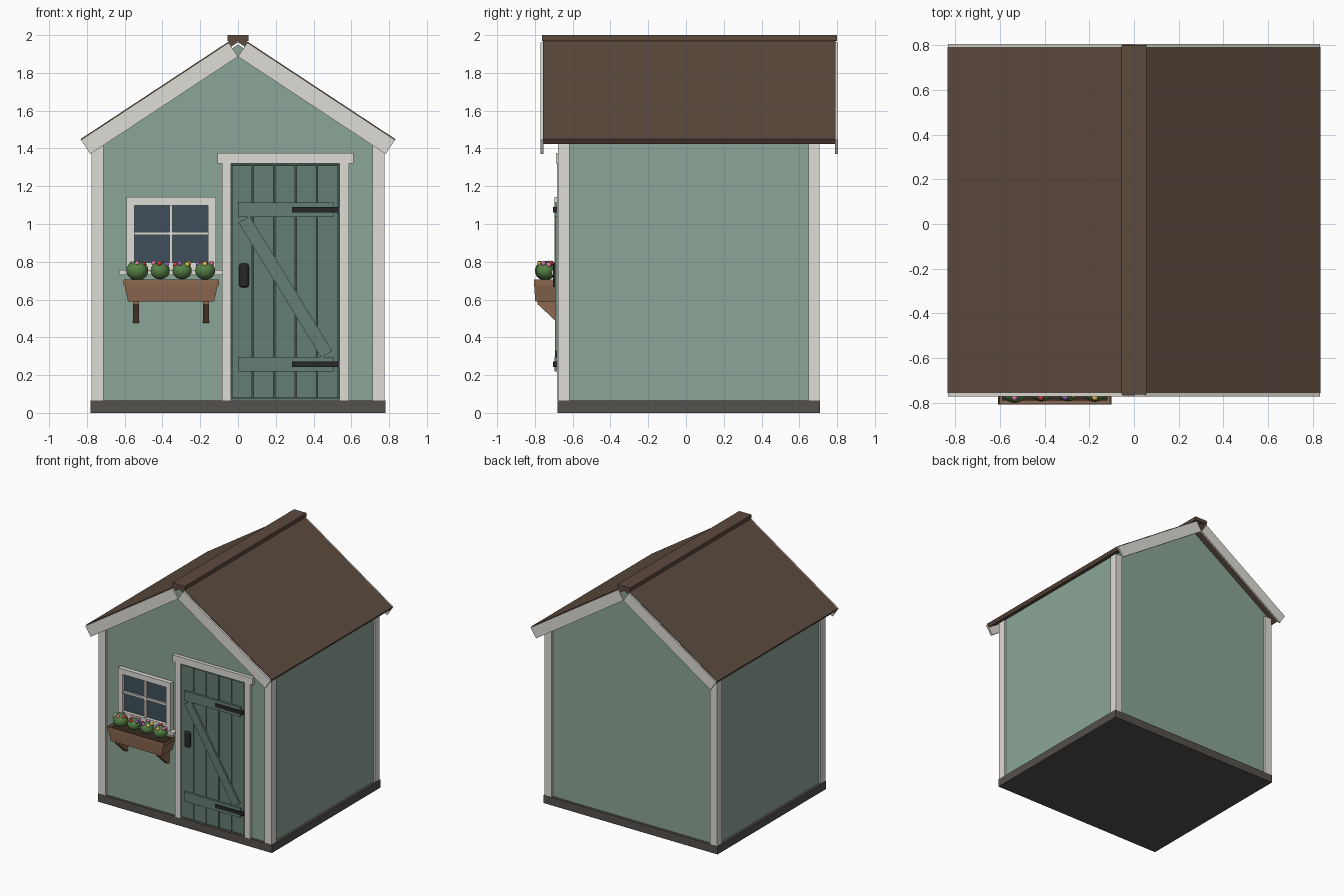
import bpy, bmesh, math, random
from mathutils import Vector

if "Cube" in bpy.data.objects:
    bpy.data.objects.remove(bpy.data.objects["Cube"])

random.seed(4)


def mat(name, r, g, b):
    m = bpy.data.materials.new(name)
    m.diffuse_color = (r, g, b, 1)
    m.use_nodes = True
    m.node_tree.nodes["Principled BSDF"].inputs["Base Color"].default_value = m.diffuse_color
    return m


WALL = mat("sage_paint", 0.26, 0.38, 0.31)
DOOR = mat("dark_sage_paint", 0.13, 0.21, 0.17)
GAP = mat("door_gap", 0.05, 0.08, 0.07)
TRIM = mat("white_trim", 0.74, 0.72, 0.67)
ROOF = mat("brown_roof", 0.107, 0.069, 0.048)
BASE = mat("dark_base", 0.09, 0.08, 0.072)
WOOD = mat("planter_wood", 0.26, 0.14, 0.08)
IRON = mat("black_iron", 0.02, 0.02, 0.022)
GLASS = mat("window_glass", 0.05, 0.08, 0.105)
SOIL = mat("soil", 0.04, 0.025, 0.015)
LEAF = mat("leaf", 0.09, 0.22, 0.06)
PETALS = [mat("red_petal", 0.6, 0.05, 0.05), mat("purple_petal", 0.35, 0.12, 0.5),
          mat("yellow_petal", 0.8, 0.55, 0.12), mat("pink_petal", 0.75, 0.2, 0.4)]


def finish(name, bm, m):
    bmesh.ops.recalc_face_normals(bm, faces=bm.faces)
    me = bpy.data.meshes.new(name)
    bm.to_mesh(me)
    bm.free()
    me.materials.append(m)
    ob = bpy.data.objects.new(name, me)
    bpy.context.collection.objects.link(ob)
    return ob


def prism(name, pts, lo, hi, m, axis="y"):
    """Extrude a profile: (x, z) points along y, or (y, z) points along x."""
    bm = bmesh.new()
    at = (lambda a, b, t: (a, t, b)) if axis == "y" else (lambda a, b, t: (t, a, b))
    f = bm.faces.new([bm.verts.new(at(a, b, lo)) for a, b in pts])
    ext = bmesh.ops.extrude_face_region(bm, geom=[f])["geom"]
    move = Vector(at(0, 0, hi - lo))
    bmesh.ops.translate(bm, vec=move, verts=[v for v in ext if isinstance(v, bmesh.types.BMVert)])
    return finish(name, bm, m)


def box(name, x0, x1, y0, y1, z0, z1, m):
    return prism(name, [(x0, z0), (x1, z0), (x1, z1), (x0, z1)], y0, y1, m)


def balls(name, items, m, seg, rings):
    bm = bmesh.new()
    for c, r in items:
        vs = bmesh.ops.create_uvsphere(bm, u_segments=seg, v_segments=rings, radius=1)["verts"]
        bmesh.ops.scale(bm, vec=r, verts=vs)
        bmesh.ops.translate(bm, vec=c, verts=vs)
    for f in bm.faces:
        f.smooth = True
    return finish(name, bm, m)


# Base, body and gable
box("base", -0.78, 0.78, -0.68, 0.71, 0, 0.065, BASE)
box("walls", -0.76, 0.76, -0.66, 0.69, 0.065, 1.455, WALL)
prism("gable", [(-0.76, 1.455), (0.76, 1.455), (0, 1.95)], -0.66, 0.69, WALL)

# Corner posts
for sx, side in ((-1, "left"), (1, "right")):
    for y0, end in ((-0.678, "front"), (0.648, "back")):
        xa, xb = sorted((sx * 0.712, sx * 0.776))
        box(f"{end}_{side}_corner_post", xa, xb, y0, y0 + 0.06, 0.065, 1.445, TRIM)

# Roof slabs and barge boards, cut square to the slope
ang = math.atan(0.659)
c, s = math.cos(ang), math.sin(ang)


def slope_strip(side, top, bottom):
    length = (0.834 - s * bottom) / c
    pts = [(0, top), (length, top), (length, bottom), (0, bottom)]
    return [(side * (0.834 - u * c - v * s), 1.449 + u * s - v * c) for u, v in pts]


for sx, side in ((-1, "left"), (1, "right")):
    prism(f"{side}_roof", slope_strip(sx, 0, 0.03), -0.756, 0.791, ROOF)
    board = slope_strip(sx, 0.005, 0.094)
    prism(f"front_{side}_barge_board", board, -0.77, -0.755, TRIM)
    prism(f"back_{side}_barge_board", board, 0.79, 0.804, TRIM)
box("ridge_cap", -0.056, 0.056, -0.762, 0.799, 1.97, 2.0, ROOF)

# Door frame
box("left_door_jamb", -0.085, -0.036, -0.684, -0.655, 0.065, 1.32, TRIM)
box("right_door_jamb", 0.538, 0.587, -0.684, -0.655, 0.065, 1.32, TRIM)
box("door_head", -0.108, 0.612, -0.688, -0.655, 1.32, 1.375, TRIM)

# Planked door with ledges and a diagonal brace
box("door_backing", -0.036, 0.538, -0.666, -0.655, 0.07, 1.32, GAP)
for i in range(5):
    x = -0.033 + i * 0.1138
    box(f"door_plank_{i + 1}", x, x + 0.108, -0.679, -0.66, 0.078, 1.31, DOOR)
for name, z in (("lower", 0.257), ("upper", 1.075)):
    box(f"{name}_door_ledge", 0.0, 0.505, -0.695, -0.675, z - 0.039, z + 0.039, DOOR)
    box(f"{name}_hinge_strap", 0.285, 0.538, -0.703, -0.677, z - 0.014, z + 0.014, IRON)
a, b = Vector((0.032, 1.025)), Vector((0.47, 0.31))
d = (b - a).normalized()
w = Vector((-d.y, d.x)) * 0.034
prism("door_brace", [tuple(p) for p in (a + w, b + w, b - w, a - w)], -0.693, -0.675, DOOR)

# Rounded door handle
handle = box("door_handle", 0.006, 0.057, -0.705, -0.675, 0.665, 0.79, IRON)
bev = handle.modifiers.new("round", "BEVEL")
bev.width, bev.segments = 0.012, 3

# Window
box("window_glass", -0.56, -0.15, -0.668, -0.655, 0.78, 1.11, GLASS)
box("window_left_frame", -0.59, -0.549, -0.695, -0.655, 0.755, 1.143, TRIM)
box("window_right_frame", -0.158, -0.117, -0.695, -0.655, 0.755, 1.143, TRIM)
box("window_top_frame", -0.549, -0.158, -0.695, -0.655, 1.099, 1.143, TRIM)
box("window_bottom_frame", -0.549, -0.158, -0.695, -0.655, 0.755, 0.796, TRIM)
box("window_upright_bar", -0.362, -0.346, -0.685, -0.66, 0.796, 1.099, TRIM)
box("window_cross_bar", -0.549, -0.158, -0.685, -0.66, 0.942, 0.958, TRIM)
box("window_sill", -0.63, -0.08, -0.712, -0.655, 0.73, 0.756, TRIM)

# Tapered flower box, recessed at the top
bm = bmesh.new()
low = [(-0.582, -0.798), (-0.126, -0.798), (-0.126, -0.66), (-0.582, -0.66)]
top = [(-0.607, -0.806), (-0.101, -0.806), (-0.101, -0.66), (-0.607, -0.66)]
lv = [bm.verts.new((x, y, 0.59)) for x, y in low]
tv = [bm.verts.new((x, y, 0.705)) for x, y in top]
bm.faces.new(lv)
lid = bm.faces.new(tv)
for i in range(4):
    j = (i + 1) % 4
    bm.faces.new((lv[i], lv[j], tv[j], tv[i]))
bmesh.ops.inset_region(bm, faces=[lid], thickness=0.014)
bmesh.ops.translate(bm, vec=(0, 0, -0.03), verts=lid.verts)
finish("flower_box", bm, WOOD)
box("soil", -0.59, -0.118, -0.79, -0.67, 0.66, 0.69, SOIL)
for side, x in (("left", -0.555), ("right", -0.186)):
    prism(f"{side}_flower_box_bracket",
          [(-0.655, 0.475), (-0.678, 0.475), (-0.785, 0.575), (-0.785, 0.592), (-0.655, 0.592)],
          x, x + 0.032, WOOD, axis="x")

# Shrubs and blossoms
centres = [(-0.533, 0.058), (-0.412, 0.051), (-0.296, 0.051), (-0.174, 0.053)]
balls("shrubs", [((x, -0.745, 0.753), (r, r * 0.95, r * 0.9)) for x, r in centres], LEAF, 16, 10)
blooms = [[] for _ in PETALS]
for i, (x, r) in enumerate(centres):
    for k in range(5):
        t = math.tau * k / 5 + random.random()
        pos = (x + 0.036 * math.cos(t), -0.742 + 0.034 * math.sin(t), 0.787 + random.uniform(-0.004, 0.006))
        blooms[(i + k) % 4].append((pos, (0.014, 0.014, 0.014)))
for m, items in zip(PETALS, blooms):
    balls(m.name.replace("petal", "blossoms"), items, m, 10, 6)
